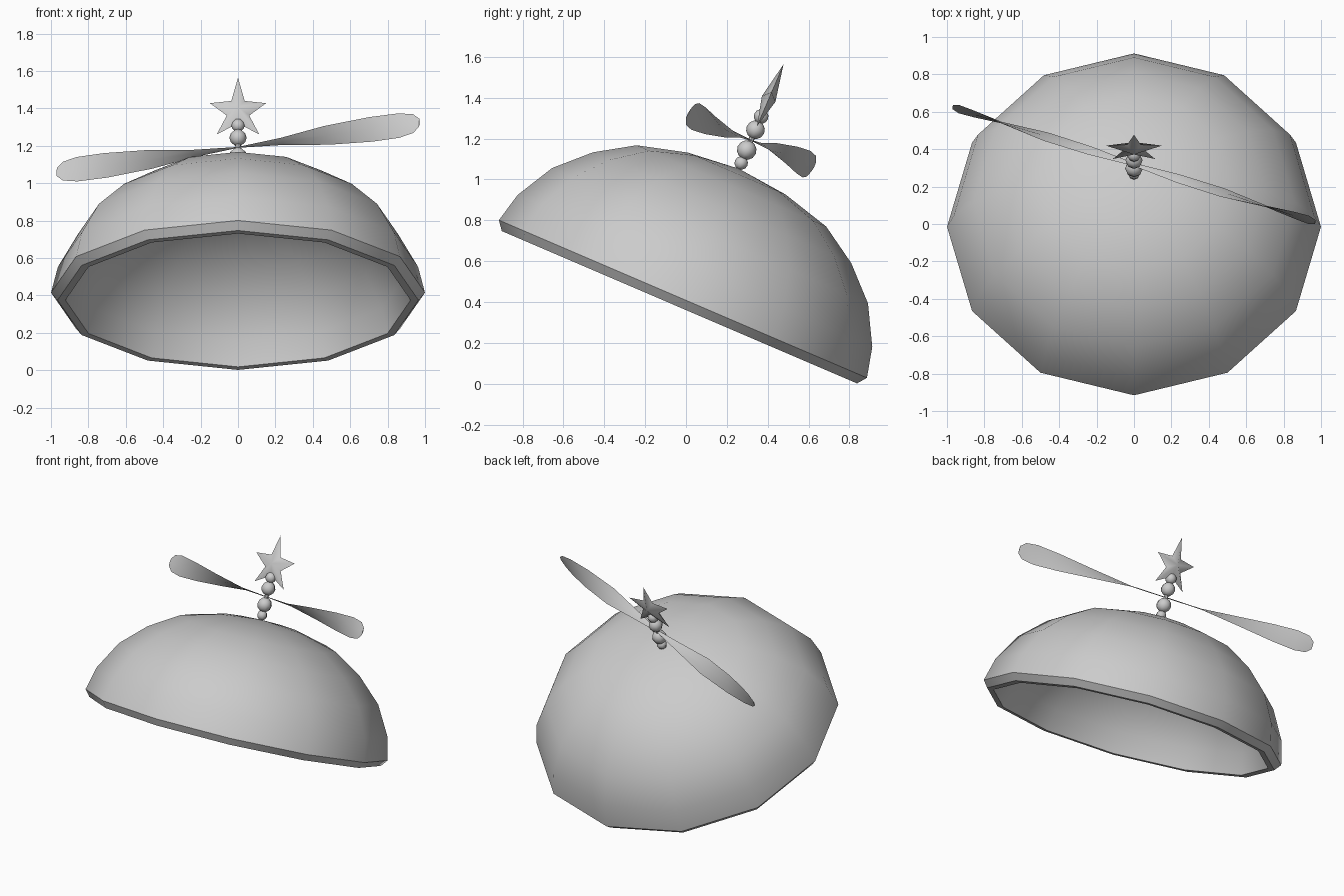
import bpy, bmesh, math
from mathutils import Matrix, Vector

cube = bpy.data.objects.get("Cube")
if cube:
    bpy.data.objects.remove(cube, do_unlink=True)

# One plain grey for everything
grey = bpy.data.materials.new("plain grey")
grey.use_nodes = True
COLOUR = (0.6, 0.6, 0.6, 1)
grey.diffuse_color = COLOUR
grey.node_tree.nodes["Principled BSDF"].inputs["Base Color"].default_value = COLOUR

# The whole cap leans towards the back
TILT = Matrix.Translation((0, -0.015, 0.415)) @ Matrix.Rotation(math.radians(-23.2), 4, 'X')


def finish(name, bm, angle=40):
    bmesh.ops.remove_doubles(bm, verts=bm.verts, dist=1e-5)
    bmesh.ops.recalc_face_normals(bm, faces=bm.faces)
    mesh = bpy.data.meshes.new(name)
    bm.to_mesh(mesh)
    bm.free()
    ob = bpy.data.objects.new(name, mesh)
    bpy.context.collection.objects.link(ob)
    mesh.materials.append(grey)
    ob.matrix_world = TILT
    bpy.ops.object.select_all(action='DESELECT')
    ob.select_set(True)
    bpy.context.view_layer.objects.active = ob
    bpy.ops.object.shade_smooth_by_angle(angle=math.radians(angle))
    return ob


# Twelve-sided hollow dome with a chamfered rim; the lining is a smaller, lower copy
RIM_DROP = 0.044
outer = [(0, 0.694), (0.26, 0.668), (0.505, 0.602), (0.688, 0.486), (0.841, 0.337),
         (0.944, 0.15), (0.98, 0)]
lining = [(r * 0.923, z * 0.923 - RIM_DROP) for r, z in reversed(outer)]
profile = outer + [(0.946, -RIM_DROP)] + lining
bm = bmesh.new()
verts = [bm.verts.new((r, 0, z)) for r, z in profile]
edges = [bm.edges.new(pair) for pair in zip(verts, verts[1:])]
bmesh.ops.spin(bm, geom=verts + edges, axis=(0, 0, 1), cent=(0, 0, 0),
               angle=math.tau, steps=12)
bmesh.ops.scale(bm, vec=(1.02, 1, 1), verts=bm.verts)
finish("cap_dome", bm)

# Beads stacked on a thin rod
for i, (z, r) in enumerate([(0.724, 0.033), (0.793, 0.048), (0.901, 0.046), (0.972, 0.036)]):
    bm = bmesh.new()
    bmesh.ops.create_uvsphere(bm, u_segments=8, v_segments=6, radius=r,
                              matrix=Matrix.Translation((0, 0, z)))
    finish(f"bead_{i + 1}", bm, 60)

bm = bmesh.new()
bmesh.ops.create_cone(bm, cap_ends=True, segments=8, radius1=0.014, radius2=0.014,
                      depth=0.33, matrix=Matrix.Translation((0, 0, 0.84)))
finish("rod", bm)

# Star topper: ring of points with a soft ridge on both sides
right_half = [(0, 0.185), (0.036, 0.05), (0.15, 0.037), (0.06, -0.035), (0.114, -0.145), (0, -0.08)]
outline = right_half + [(-x, z) for x, z in right_half[-2:0:-1]]
bm = bmesh.new()
ring = [bm.verts.new((x, 0, z + 1.065)) for x, z in outline]
for depth in (-0.036, 0.036):
    hub = bm.verts.new((0, depth, 1.065))
    for a, b in zip(ring, ring[1:] + ring[:1]):
        bm.faces.new((a, b, hub))
finish("star", bm, 80)

# Propeller blades: thin lens sections along a radius, widest near the tip
SWEEP = math.radians(19)
along = Vector((math.cos(SWEEP), -math.sin(SWEEP), 0))
upright = TILT.to_3x3().inverted() @ Vector((0, 0, 1))
chord = (upright - along * upright.dot(along)).normalized()
STATIONS = [(0, 0.008), (0.25, 0.03), (0.5, 0.056), (0.75, 0.066),
            (0.91, 0.068), (0.99, 0.055), (1.025, 0.024)]
for name, side in (("left_blade", 1), ("right_blade", -1)):
    bm = bmesh.new()
    rows = []
    for dist, half in STATIONS:
        # Sections twist from nearly flat at the hub past upright at the tip
        turn = Matrix.Rotation(math.radians(100) * (0.76 - dist), 3, along)
        c = turn @ chord
        n = along.cross(c)
        centre = Vector((0, 0, 0.845)) + along * dist * side
        thick = 0.002 + half * 0.03
        rows.append([bm.verts.new(centre + o) for o in
                     (c * half, n * thick, -c * half, -n * thick)])
    for a, b in zip(rows, rows[1:]):
        for i in range(4):
            j = (i + 1) % 4
            bm.faces.new((a[i], a[j], b[j], b[i]))
    bm.faces.new(rows[0])
    bm.faces.new(rows[-1])
    finish(name, bm, 40)
